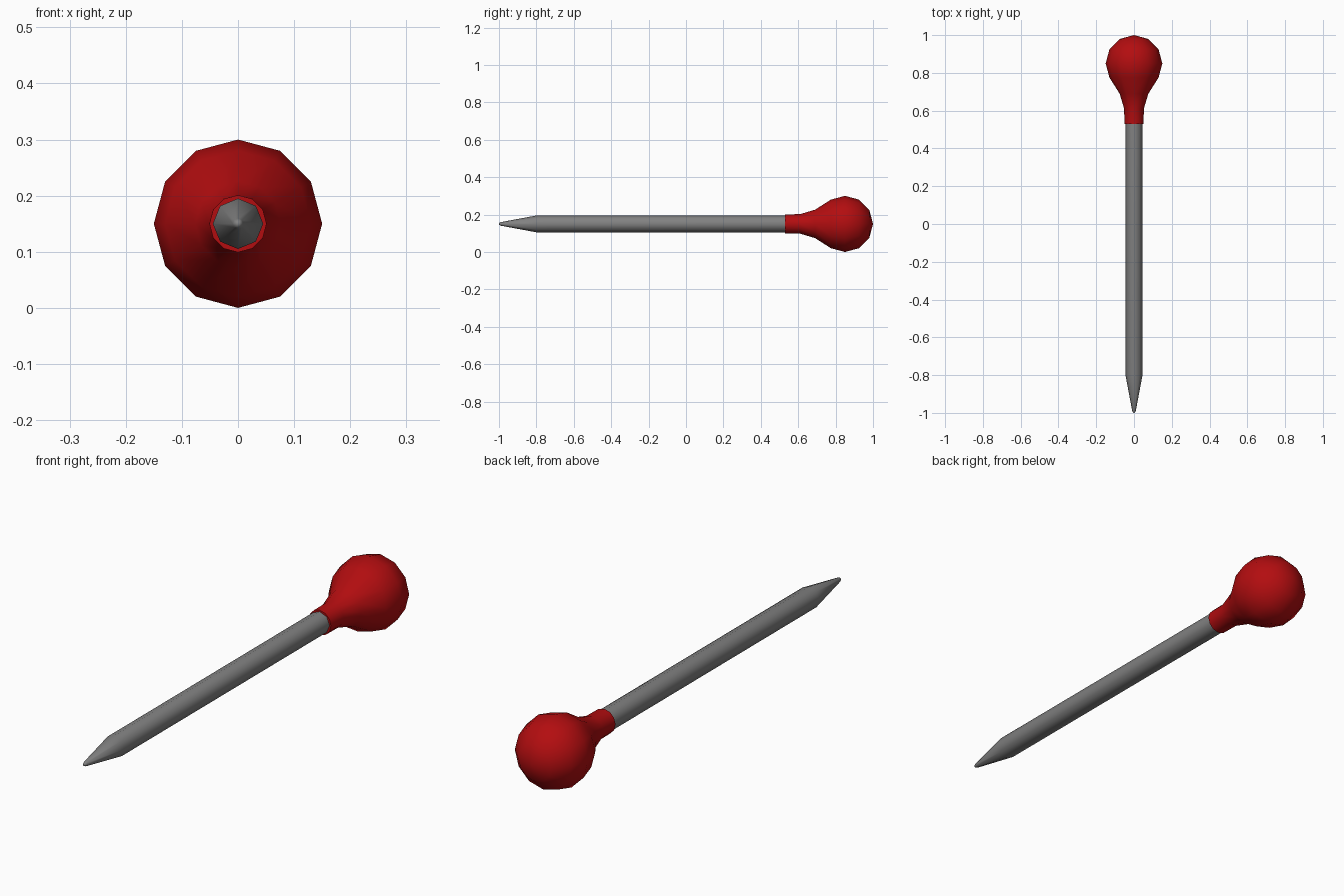
import bpy, bmesh, math

if "Cube" in bpy.data.objects:
    bpy.data.objects.remove(bpy.data.objects["Cube"])

CZ = 0.15  # height of the pin axis


def material(name, rgb):
    m = bpy.data.materials.new(name)
    m.diffuse_color = (*rgb, 1)
    m.use_nodes = True
    m.node_tree.nodes["Principled BSDF"].inputs["Base Color"].default_value = m.diffuse_color
    return m


def lathe(name, profile, sides, mat):
    """Revolve (y, radius) points around the y axis; radius 0 makes a pole."""
    bm = bmesh.new()
    rings = []
    for y, r in profile:
        n = sides if r > 0 else 1
        rings.append([bm.verts.new((r * math.sin(2 * math.pi * i / sides), y,
                                    CZ + r * math.cos(2 * math.pi * i / sides)))
                      for i in range(n)])
    for a, b in zip(rings, rings[1:]):
        for i in range(sides):
            j = (i + 1) % sides
            quad = [a[i % len(a)], a[j % len(a)], b[j % len(b)], b[i % len(b)]]
            bm.faces.new(list(dict.fromkeys(quad)))
    bmesh.ops.recalc_face_normals(bm, faces=bm.faces)
    me = bpy.data.meshes.new(name)
    bm.to_mesh(me)
    bm.free()
    me.materials.append(mat)
    ob = bpy.data.objects.new(name, me)
    bpy.context.collection.objects.link(ob)
    bpy.ops.object.select_all(action='DESELECT')
    ob.select_set(True)
    bpy.context.view_layer.objects.active = ob
    bpy.ops.object.shade_smooth_by_angle(angle=math.radians(50))
    return ob


red = material("red plastic", (0.45, 0.004, 0.005))
steel = material("grey steel", (0.22, 0.22, 0.22))

# Ball head flowing into a narrow collar
R, CY = 0.15, 0.85
ball = [(CY - R * math.cos(math.radians(t)), R * math.sin(math.radians(t)))
        for t in range(60, 180, 30)]
lathe("pin_head", [(0.53, 0), (0.53, 0.051), (0.61, 0.052), (0.69, 0.076)]
      + ball + [(CY + R, 0)], 12, red)

# Needle with tapered point
lathe("needle", [(-1.0, 0), (-0.998, 0.006), (-0.99, 0.0095), (-0.8, 0.045),
                 (0.54, 0.045), (0.54, 0)], 8, steel)
